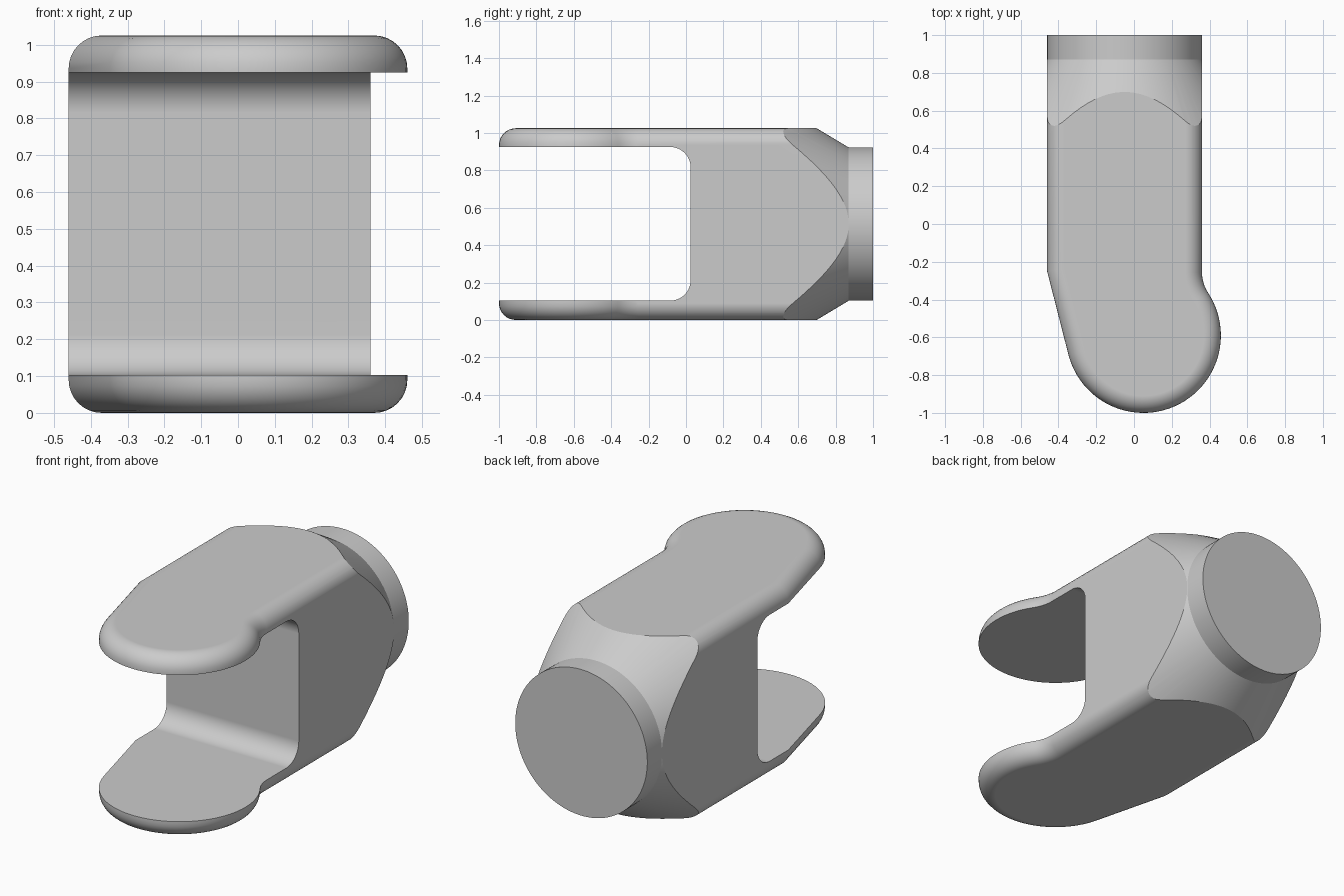
import bpy, bmesh
from math import sin, cos, radians, pi

old = bpy.data.objects.get("Cube")
if old:
    bpy.data.objects.remove(old, do_unlink=True)

HEIGHT = 1.025
MID = HEIGHT / 2
AXIS_X = -0.05
HALF = 0.41

grey = bpy.data.materials.new("plain grey")
grey.use_nodes = True
colour = (0.6, 0.6, 0.6, 1)
grey.diffuse_color = colour
grey.node_tree.nodes["Principled BSDF"].inputs["Base Color"].default_value = colour


def arc(cx, cy, r, start, end, steps):
    angles = [radians(start + (end - start) * i / steps) for i in range(steps + 1)]
    return [(cx + r * cos(a), cy + r * sin(a)) for a in angles]


def make_object(name, bm):
    bmesh.ops.recalc_face_normals(bm, faces=bm.faces)
    mesh = bpy.data.meshes.new(name)
    bm.to_mesh(mesh)
    bm.free()
    mesh.materials.append(grey)
    obj = bpy.data.objects.new(name, mesh)
    bpy.context.collection.objects.link(obj)
    return obj


def prism(points, offset):
    """Extrude a closed loop of 3D points along an offset."""
    bm = bmesh.new()
    face = bm.faces.new([bm.verts.new(p) for p in points])
    result = bmesh.ops.extrude_face_region(bm, geom=[face], use_keep_orig=True)
    moved = [g for g in result["geom"] if isinstance(g, bmesh.types.BMVert)]
    bmesh.ops.translate(bm, vec=offset, verts=moved)
    return bm


# Clevis body: plan outline with round front lobe and hollow right-hand blend
outline = [(-0.46, 1.3), (0.36, 1.3)]
outline += arc(0.56, -0.255, 0.2, 180, 213.3, 8)
outline += arc(0.05, -0.59, HALF, 33.3, -165.7, 48)[1:]
outline += [(-0.46, -0.25)]
bm = prism([(x, y, 0) for x, y in outline], (0, 0, HEIGHT))
bmesh.ops.recalc_face_normals(bm, faces=bm.faces)

# Round the top and bottom rims
rims = [e for e in bm.edges if abs(e.verts[0].co.z - e.verts[1].co.z) < 0.001]
bmesh.ops.bevel(bm, geom=rims, offset=0.09, offset_type='OFFSET', segments=8,
                profile=0.5, affect='EDGES', clamp_overlap=False)
body = make_object("clevis_body", bm)

# Turned envelope: cone leading to the round shank
SEGMENTS = 96
bm = bmesh.new()
rings = []
for y, r in [(-1.2, HALF + 0.6 * 2.07), (0.87, HALF), (1.0, HALF)]:
    rings.append([bm.verts.new((AXIS_X + r * cos(2 * pi * (i + 0.5) / SEGMENTS), y,
                                MID + r * sin(2 * pi * (i + 0.5) / SEGMENTS)))
                  for i in range(SEGMENTS)])
for a, b in zip(rings, rings[1:]):
    for i in range(SEGMENTS):
        j = (i + 1) % SEGMENTS
        bm.faces.new((a[i], a[j], b[j], b[i]))
bm.faces.new(rings[0])
bm.faces.new(rings[-1])
envelope = make_object("turned_envelope_cutter", bm)

# Slot between the two jaws, with rounded inner corners
LOW, HIGH, BACK, R = 0.103, 0.925, 0.025, 0.11
slot_loop = [(-1.5, LOW)]
slot_loop += arc(BACK - R, LOW + R, R, -90, 0, 10)
slot_loop += arc(BACK - R, HIGH - R, R, 0, 90, 10)
slot_loop += [(-1.5, HIGH)]
slot = make_object("slot_cutter",
                   prism([(-1, y, z) for y, z in slot_loop], (2, 0, 0)))

# Cut the body
bpy.context.view_layer.objects.active = body
body.select_set(True)
for cutter, mode in [(envelope, 'INTERSECT'), (slot, 'DIFFERENCE')]:
    mod = body.modifiers.new("cut", 'BOOLEAN')
    mod.operation = mode
    mod.solver = 'EXACT'
    mod.object = cutter
    bpy.ops.object.modifier_apply(modifier=mod.name)
    bpy.data.objects.remove(cutter, do_unlink=True)

# Smooth the rounded faces, keep hard edges and flat planes crisp
bpy.ops.object.shade_smooth_by_angle(angle=radians(30))
weighted = body.modifiers.new("weighted_normals", 'WEIGHTED_NORMAL')
weighted.keep_sharp = True
